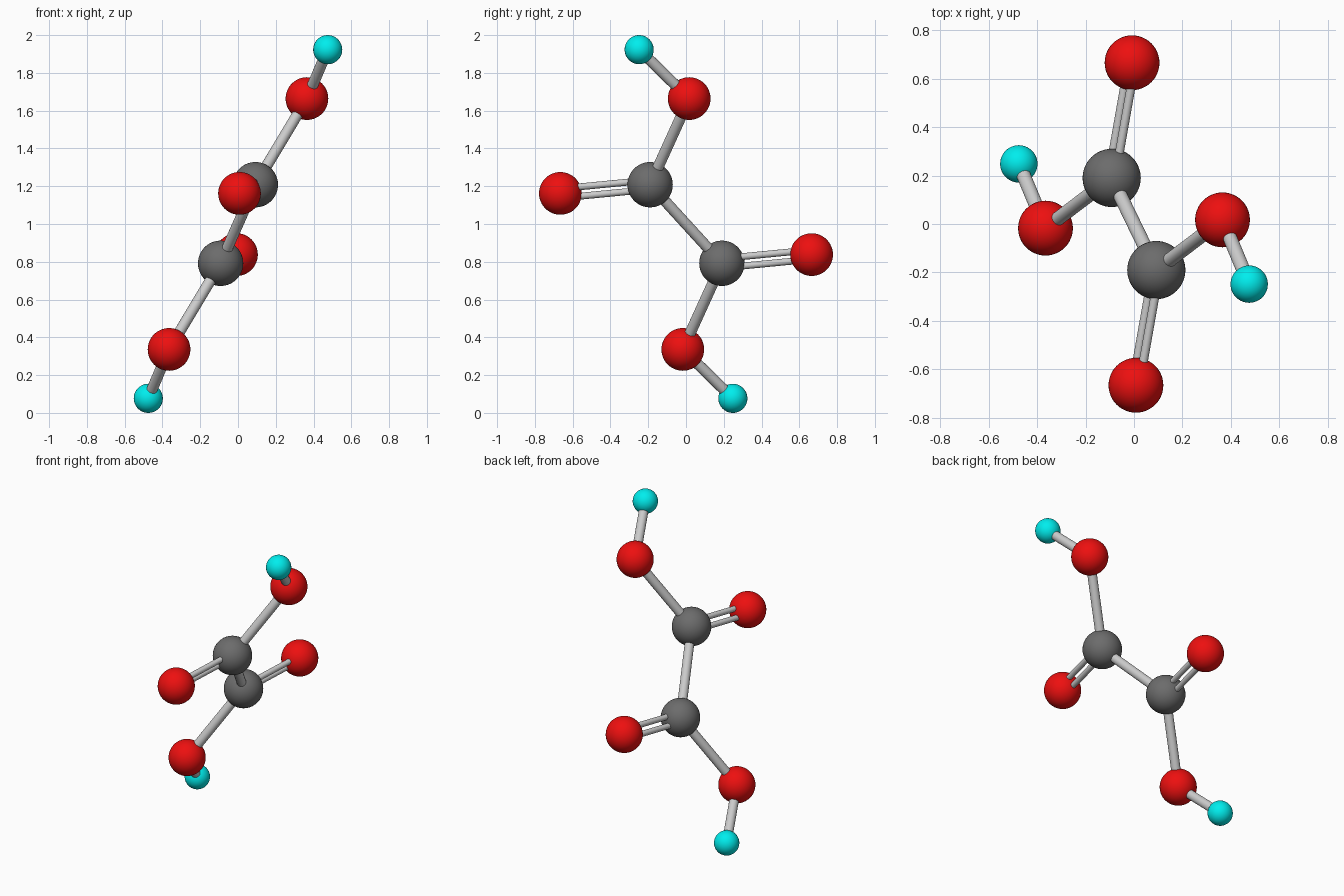
import bpy
from mathutils import Vector

if "Cube" in bpy.data.objects:
    bpy.data.objects.remove(bpy.data.objects["Cube"])

CENTRE = Vector((0, 0, 1))


def material(name, rgb):
    m = bpy.data.materials.new(name)
    m.diffuse_color = (*rgb, 1)
    m.use_nodes = True
    m.node_tree.nodes["Principled BSDF"].inputs["Base Color"].default_value = m.diffuse_color
    return m


GREY = material("dark_grey", (0.15, 0.15, 0.15))
RED = material("red", (0.85, 0.005, 0.005))
CYAN = material("cyan", (0.0, 0.85, 0.85))


def atom(name, pos, radius, mat):
    bpy.ops.mesh.primitive_uv_sphere_add(segments=48, ring_count=24, radius=radius, location=pos)
    ob = bpy.context.object
    ob.name = name
    ob.data.materials.append(mat)
    bpy.ops.object.shade_smooth()


def bond(name, a, b, radius):
    d = b - a
    bpy.ops.mesh.primitive_cylinder_add(vertices=32, radius=radius, depth=d.length,
                                        location=(a + b) / 2,
                                        rotation=d.to_track_quat('Z', 'Y').to_euler())
    bpy.context.object.name = name
    bpy.ops.object.shade_smooth_by_angle()


# Atom offsets from the centre for the upper half of the molecule
carbon = Vector((0.092, -0.190, 0.208))
hydroxyl = Vector((0.365, 0.017, 0.664))
carbonyl = Vector((0.008, -0.665, 0.162))
hydrogen = Vector((0.475, -0.248, 0.923))

# The lower half is the upper half reflected through the centre
for side, s in (("upper", 1), ("lower", -1)):
    c, o, od, h = (CENTRE + s * v for v in (carbon, hydroxyl, carbonyl, hydrogen))
    atom(side + "_carbon", c, 0.12, GREY)
    atom(side + "_hydroxyl_oxygen", o, 0.113, RED)
    atom(side + "_carbonyl_oxygen", od, 0.113, RED)
    atom(side + "_hydrogen", h, 0.077, CYAN)
    bond(side + "_carbon_oxygen_bond", c, o, 0.029)
    bond(side + "_oxygen_hydrogen_bond", o, h, 0.029)
    # Double bond: two thin rods spread within the molecular plane
    normal = (o - c).cross(od - c)
    spread = normal.cross(od - c).normalized() * 0.028
    for i, k in enumerate((-1, 1)):
        bond(f"{side}_double_bond_{i + 1}", c + k * spread, od + k * spread, 0.018)

# Central bond joining the halves
bond("central_carbon_bond", CENTRE + carbon, CENTRE - carbon, 0.029)
